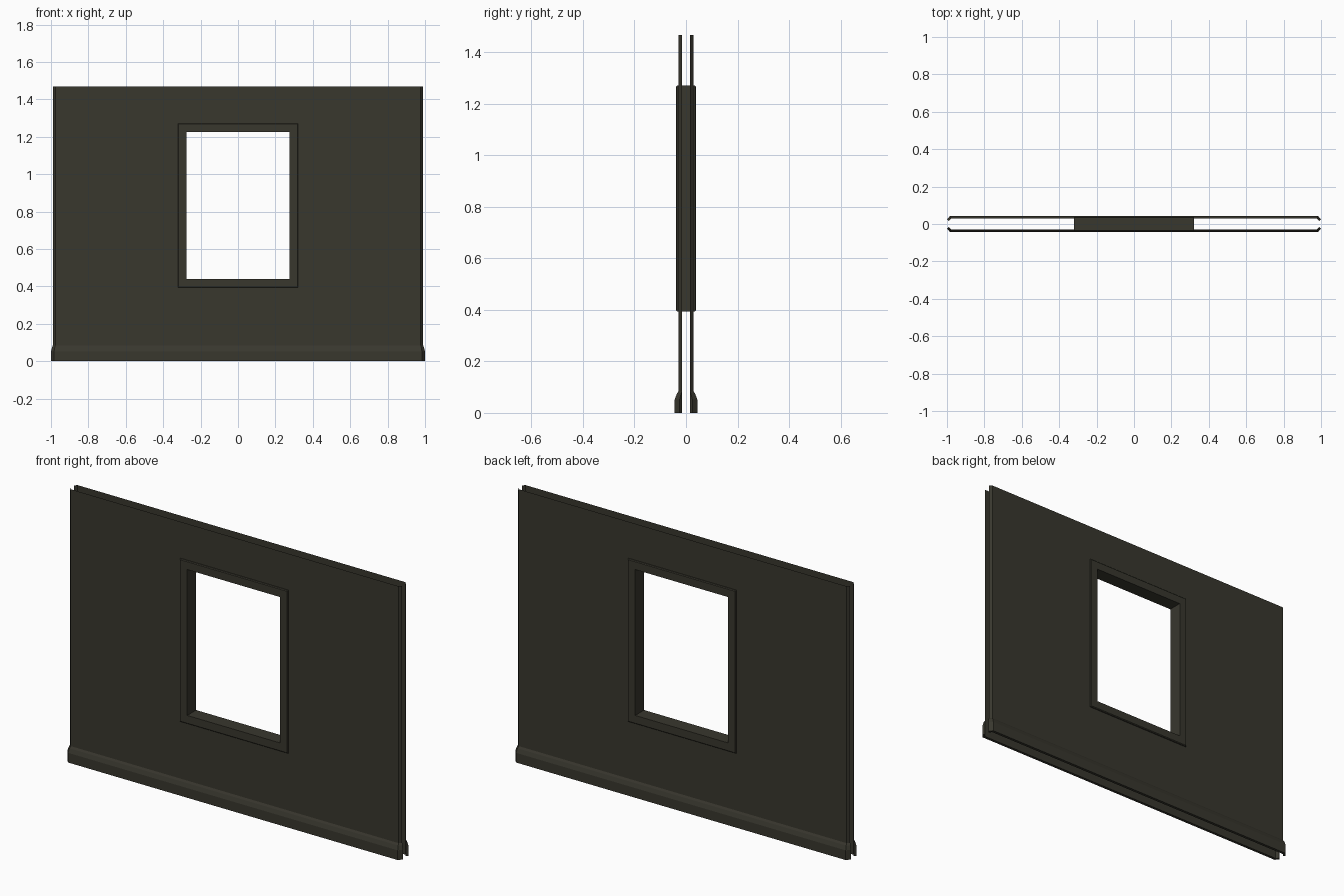
import bpy, bmesh

if "Cube" in bpy.data.objects:
    bpy.data.objects.remove(bpy.data.objects["Cube"])

mat = bpy.data.materials.new("dark olive grey")
mat.diffuse_color = (0.040, 0.038, 0.027, 1)
mat.use_nodes = True
mat.node_tree.nodes["Principled BSDF"].inputs["Base Color"].default_value = mat.diffuse_color


def make(name, bm):
    me = bpy.data.meshes.new(name)
    bm.to_mesh(me)
    bm.free()
    me.materials.append(mat)
    ob = bpy.data.objects.new(name, me)
    bpy.context.collection.objects.link(ob)
    return ob


def quad_grid(bm, rows):
    """Skin a list of equally long point rows."""
    vs = [[bm.verts.new(p) for p in r] for r in rows]
    for a, b in zip(vs, vs[1:]):
        for i in range(len(a) - 1):
            bm.faces.new((a[i], a[i + 1], b[i + 1], b[i]))


def rect(w, z0, z1, y):
    return [(-w, y, z0), (w, y, z0), (w, y, z1), (-w, y, z1), (-w, y, z0)]


TOP, Y = 1.468, 0.029
for s, side in ((-1, "front"), (1, "back")):
    # thin wall sheet with window opening and turned-in ends
    bm = bmesh.new()
    quad_grid(bm, [rect(0.977, 0, TOP, s * Y), rect(0.30, 0.417, 1.25, s * Y)])
    for e in (-1, 1):
        quad_grid(bm, [[(e * 0.977, s * Y, z), (e * 0.99, s * 0.0155, z)] for z in (0, TOP)])
    bmesh.ops.remove_doubles(bm, verts=bm.verts, dist=1e-4)
    bmesh.ops.recalc_face_normals(bm, faces=bm.faces)
    if bm.faces[:][0].normal.y * s < 0:
        bmesh.ops.reverse_faces(bm, faces=bm.faces)
    make(side + "_wall_sheet", bm)

    # skirting: profile (height, outward offset factor) run along the wall plan
    bm = bmesh.new()
    plan = [(-0.99, 0.0155, -0.010, 0.009), (-0.977, Y, -0.006, 0.015),
            (0.977, Y, 0.006, 0.015), (0.99, 0.0155, 0.010, 0.009)]
    prof = [(0, 0), (0, 1), (0.052, 1), (0.074, 0.45), (0.084, 0)]
    quad_grid(bm, [[(x + dx * k, s * (y + dy * k), z) for x, y, dx, dy in plan]
                   for z, k in prof])
    # end caps
    for e in (0, 3):
        x, y, dx, dy = plan[e]
        bm.faces.new([bm.verts.new((x + dx * k, s * (y + dy * k), z)) for z, k in prof])
    bmesh.ops.remove_doubles(bm, verts=bm.verts, dist=1e-4)
    bmesh.ops.recalc_face_normals(bm, faces=bm.faces)
    make(side + "_skirting", bm)

# window frame: closed ring, small chamfer on the outer edges
W, Z0, Z1, D, C = 0.322, 0.394, 1.272, 0.038, 0.004
bm = bmesh.new()
loop = [rect(0.276, 0.440, 1.226, -D), rect(W - C, Z0 + C, Z1 - C, -D),
        rect(W, Z0, Z1, -D + C), rect(W, Z0, Z1, D - C),
        rect(W - C, Z0 + C, Z1 - C, D), rect(0.276, 0.440, 1.226, D)]
quad_grid(bm, loop + [loop[0]])
bmesh.ops.remove_doubles(bm, verts=bm.verts, dist=1e-4)
bmesh.ops.recalc_face_normals(bm, faces=bm.faces)
make("window_frame", bm)
